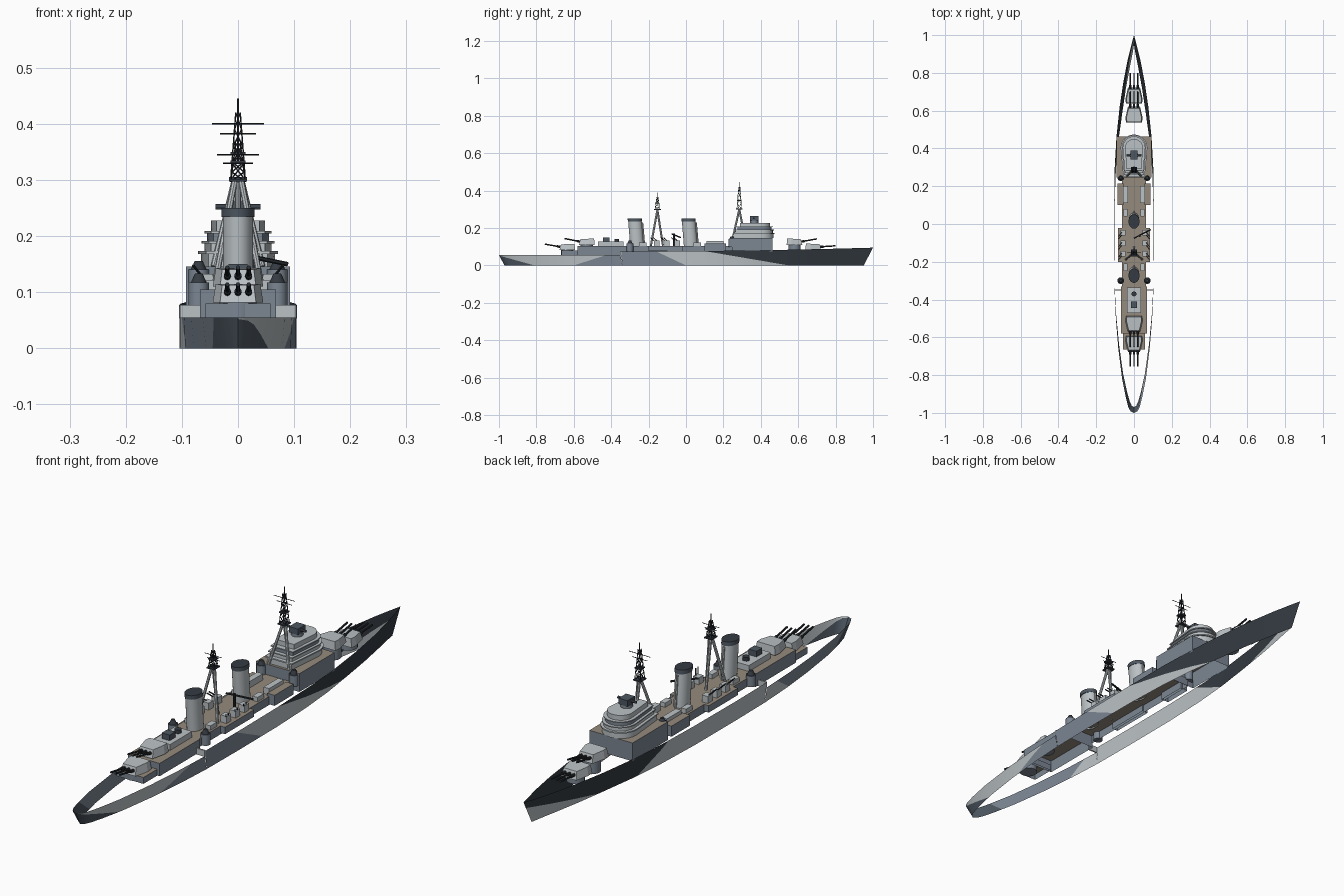
import bpy, bmesh, math
from mathutils import Vector

cube = bpy.data.objects.get("Cube")
if cube:
    bpy.data.objects.remove(cube)


def material(name, rgb):
    m = bpy.data.materials.new(name)
    m.use_nodes = True
    m.diffuse_color = (*rgb, 1)
    m.node_tree.nodes["Principled BSDF"].inputs["Base Color"].default_value = (*rgb, 1)
    return m


LIGHT = material("light grey", (.5, .54, .56))
MID = material("blue grey", (.2, .24, .29))
SLATE = material("slate", (.075, .095, .12))
DARK = material("dark slate", (.035, .044, .055))
GUN = material("gun metal", (.022, .026, .032))
WOOD = material("deck wood", (.3, .255, .205))


def finish(name, bm, mats, smooth=False):
    me = bpy.data.meshes.new(name)
    bm.to_mesh(me)
    bm.free()
    for m in mats:
        me.materials.append(m)
    ob = bpy.data.objects.new(name, me)
    bpy.context.collection.objects.link(ob)
    if smooth:
        bpy.ops.object.select_all(action='DESELECT')
        ob.select_set(True)
        bpy.context.view_layer.objects.active = ob
        bpy.ops.object.shade_smooth_by_angle(angle=math.radians(40))
    return ob


def loft(name, low, high, side, top=None, smooth=False, bottom=False):
    """Walls between two rings of points, closed on top."""
    bm = bmesh.new()
    a = [bm.verts.new(p) for p in low]
    b = [bm.verts.new(p) for p in high]
    n = len(a)
    for i in range(n):
        j = (i + 1) % n
        bm.faces.new((a[i], a[j], b[j], b[i]))
    lid = bm.faces.new(b)
    lid.material_index = 1
    if bottom:
        bm.faces.new(a[::-1])
    bmesh.ops.recalc_face_normals(bm, faces=bm.faces)
    if lid.normal.z < 0:
        bmesh.ops.reverse_faces(bm, faces=bm.faces)
    return finish(name, bm, [side, top or side], smooth)


def prism(name, outline, z0, z1, side, top=None, smooth=False, bottom=False):
    return loft(name, [(x, y, z0) for x, y in outline],
                [(x, y, z1) for x, y in outline], side, top, smooth, bottom)


def box(name, x, y0, y1, half, z0, z1, side, top=None, bottom=False):
    return prism(name, [(x - half, y0), (x + half, y0), (x + half, y1), (x - half, y1)],
                 z0, z1, side, top, bottom=bottom)


def ellipse(x, y, rx, ry, n=20):
    return [(x + rx * math.cos(math.tau * i / n), y + ry * math.sin(math.tau * i / n)) for i in range(n)]


def drum(name, x, y, r, z0, z1, side, top=None, n=16):
    return prism(name, ellipse(x, y, r, r, n), z0, z1, side, top, True, True)


def rods(name, pairs, r, mat, n=6):
    """Straight round bars joined into one object."""
    bm = bmesh.new()
    for p, q in pairs:
        p, q = Vector(p), Vector(q)
        made = bmesh.ops.create_cone(bm, cap_ends=True, segments=n, radius1=r, radius2=r, depth=(q - p).length)
        rot = (q - p).to_track_quat('Z', 'Y')
        for v in made['verts']:
            v.co = rot @ v.co + (p + q) / 2
    return finish(name, bm, [mat], True)


# Hull: open shell, stations are y, half width at top, half width at keel line
AFT = [(-1, 0, 0), (-.992, .018, .012), (-.97, .03, .022), (-.92, .043, .036), (-.82, .063, .057),
       (-.66, .083, .079), (-.5, .096, .094), (-.35, .103, .102)]
FORE = [(-.35, .103, .102), (-.15, .105, .104), (.1, .105, .103), (.3, .102, .096), (.46, .093, .083),
        (.62, .076, .062), (.76, .055, .042), (.88, .031, .021), (.96, .011, .006), (1, 0, 0)]


def hull_top(y, fore):
    return .075 + .02 * ((y + .35) / 1.35) ** 2 if fore else .055


# Camouflage: each line is (y at keel, y at z = 0.08), bands run from stern to bow
CAMO = {1: ([(-.81, -1.1), (-.6, -.35), (0, -.17), (.55, .08)], [SLATE, LIGHT, MID, LIGHT, DARK]),
        -1: ([(-.85, -.95), (-.5, -.38), (.42, .25), (.62, 1.05)], [SLATE, MID, LIGHT, DARK, LIGHT])}
for s, label in ((1, "left"), (-1, "right")):
    lines, bands = CAMO[s]
    bm = bmesh.new()
    for rows, fore in ((AFT, False), (FORE, True)):
        ring = []
        for y, wt, wb in rows:
            yb = y * (.95 if y > 0 else .97)
            ring.append((bm.verts.new((s * wb, yb, 0)), bm.verts.new((s * wt, y, hull_top(y, fore)))))
        for (a, b), (c, d) in zip(ring, ring[1:]):
            bm.faces.new((a, c, d, b) if s > 0 else (a, b, d, c))
    for y0, y1 in lines:
        bmesh.ops.bisect_plane(bm, geom=bm.verts[:] + bm.edges[:] + bm.faces[:], dist=1e-5,
                               plane_co=(0, y0, 0), plane_no=(0, .08, y0 - y1))
    for f in bm.faces:
        c = f.calc_center_median()
        f.material_index = sum(c.y > y0 + (y1 - y0) * c.z / .08 for y0, y1 in lines)
    finish("hull_" + label, bm, bands, True)
    box("deck_break_" + label, s * .083, -.352, -.346, .02, .053, .077, LIGHT, bottom=True)

# Deck houses with wooden tops
box("aft_lower_house", 0, -.665, -.57, .058, .055, .08, MID, WOOD)
box("aft_house", 0, -.58, -.33, .068, .055, .105, MID, WOOD)
box("mid_house", 0, -.33, .25, .064, .072, .105, MID, WOOD)
box("bridge_base", 0, .245, .462, .093, .075, .146, MID, WOOD)
for s, label in ((1, "left"), (-1, "right")):
    box("side_house_" + label, s * .072, .1, .215, .016, .075, .116, MID, WOOD)
    box("boat_locker_" + label, s * .045, .11, .2, .012, .105, .13, LIGHT)
    box("gun_deck_" + label, s * .072, -.2, -.02, .012, .078, .105, MID, WOOD)
    # Directors on the bridge wings and beside the aft funnel
    for y, z, part in ((.245, .128, "fore"), (-.3, .105, "aft")):
        drum(f"{part}_director_tub_{label}", s * .07, y, .018, z - .03, z + .012, MID, SLATE)
        loft(f"{part}_director_dome_{label}", [(x, v, z + .012) for x, v in ellipse(s * .07, y, .014, .014)],
             [(x, v, z + .028) for x, v in ellipse(s * .07, y, .007, .007)], DARK, smooth=True)
    # Twin anti-aircraft mounts
    for k, y in enumerate((-.045, -.1, -.155)):
        box(f"flak_shield_{label}_{k}", s * .058, y - .016, y + .012, .013, .105, .132, LIGHT)
        rods(f"flak_barrels_{label}_{k}", [((s * .062, y + d, .125), (s * .08, y + d - .025, .148)) for d in (-.008, .006)],
             .0025, GUN)
    for k, y in enumerate((-.23, .06)):
        box(f"vent_box_{label}_{k}", s * .045, y - .02, y + .02, .011, .105, .122, LIGHT)

# Bridge tower: D-shaped tiers with thin ledges
TIERS = [(.146, .168, .066, .255, .468, LIGHT), (.168, .173, .071, .25, .474, LIGHT),
         (.173, .187, .06, .265, .464, LIGHT), (.187, .191, .065, .26, .47, LIGHT),
         (.191, .205, .055, .275, .458, MID), (.205, .209, .06, .27, .464, LIGHT),
         (.209, .228, .048, .29, .45, LIGHT)]
for k, (z0, z1, w, back, front, mat) in enumerate(TIERS):
    arc = [(w * math.cos(math.pi * i / 12), front - w + w * math.sin(math.pi * i / 12)) for i in range(13)]
    prism(f"bridge_tier_{k}", [(-w * .8, back), (w * .8, back)] + arc, z0, z1, mat, LIGHT, True, True)
drum("main_director_base", 0, .365, .022, .228, .24, MID)
box("main_director", 0, .342, .388, .019, .24, .263, SLATE)
rods("main_rangefinder", [((-.04, .362, .252), (.04, .362, .252))], .005, SLATE, 8)

# Aft control position
box("aft_control_house", 0, -.47, -.335, .036, .105, .128, LIGHT)
box("aft_director", 0, -.445, -.41, .017, .128, .15, SLATE)
drum("aft_searchlight", 0, -.37, .013, .128, .142, DARK)

# Raked funnels with dark caps
for name, y in (("fore_funnel", .025), ("aft_funnel", -.262)):
    def ring(z, grow=0):
        return [(a, b, z) for a, b in ellipse(0, y - .08 * (z - .1), .027 + grow, .036 + grow, 24)]
    loft(name, ring(.1), ring(.236), LIGHT, smooth=True)
    loft(name + "_cap", ring(.234, .002), ring(.25, .002), SLATE, DARK, True, True)
    rods(name + "_pipe", [((0, y + .04, .105), (0, y + .029, .23))], .004, LIGHT)


def turret(name, y, z, d, lift, deck):
    """Triple turret facing d along y, tapering toward the guns."""
    plan = [(-.043, -.042), (.043, -.042), (.045, -.015), (.032, .042), (-.032, .042), (-.045, -.015)]
    low = [(x, y + d * v, z) for x, v in plan]
    high = [(x * .88, y + d * (v * .85 - .003), z + .033 - .06 * max(v, 0)) for x, v in plan]
    loft(name, low, high, LIGHT, bottom=True)
    drum(name + "_barbette", 0, y, .033, deck, z, MID, n=20)
    rods(name + "_guns", [((x, y + d * .03, z + .016), (x, y + d * .12, z + .016 + lift)) for x in (-.019, 0, .019)],
         .0038, GUN, 8)
    rods(name + "_gun_sleeves", [((x, y + d * .03, z + .016), (x, y + d * .055, z + .016 + lift * .28)) for x in (-.019, 0, .019)],
         .0062, GUN, 8)


turret("fore_lower_turret", .68, .083, 1, .006, .06)
turret("fore_upper_turret", .58, .11, 1, .016, .06)
turret("aft_upper_turret", -.53, .11, -1, .018, .1)
turret("aft_lower_turret", -.635, .082, -1, .016, .055)


def mast(name, y, foot, joint, crow, top, yards):
    """Tripod carrying a lattice, a pole and cross yards."""
    rods(name + "_legs", [((0, y + .03, foot), (0, y, joint)),
                          ((.043, y - .035, foot), (.006, y, joint)),
                          ((-.043, y - .035, foot), (-.006, y, joint))], .0055, LIGHT, 8)
    box(name + "_platform", 0, y - .018, y + .018, .016, joint, joint + .005, DARK, bottom=True)
    box(name + "_crows_nest", 0, y - .013, y + .013, .013, crow, crow + .005, DARK, bottom=True)
    tip = top - .025
    levels = [joint + (tip - joint) * k / 4 for k in range(5)]
    width = lambda z: .013 - .009 * (z - joint) / (tip - joint)
    corners = ((1, 1), (-1, 1), (-1, -1), (1, -1))
    pairs = []
    for z0, z1 in zip(levels, levels[1:]):
        for k in range(4):
            (a, b), (c, e) = corners[k], corners[(k + 1) % 4]
            p0, p1 = width(z0), width(z1)
            pairs.append(((a * p0, y + b * p0, z0), (a * p1, y + b * p1, z1)))
            pairs.append(((a * p0, y + b * p0, z0), (c * p1, y + e * p1, z1)))
            pairs.append(((c * p0, y + e * p0, z0), (a * p1, y + b * p1, z1)))
    rods(name + "_lattice", pairs, .0013, GUN, 4)
    rods(name + "_pole", [((0, y, tip - .03), (0, y, top))], .0018, GUN)
    rods(name + "_yards", [((-w, y, z), (w, y, z)) for z, w in yards], .0013, GUN, 4)


mast("foremast", .285, .146, .3, .345, .445, [(.4, .046), (.382, .032)])
mast("aft_mast", -.153, .105, .297, .33, .39, [(.345, .037), (.33, .027)])

# Boat crane
rods("crane_post", [((.03, -.065, .105), (.03, -.065, .17))], .005, GUN, 8)
rods("crane_jib", [((.0, -.075, .168), (.088, -.03, .15))], .004, GUN)
